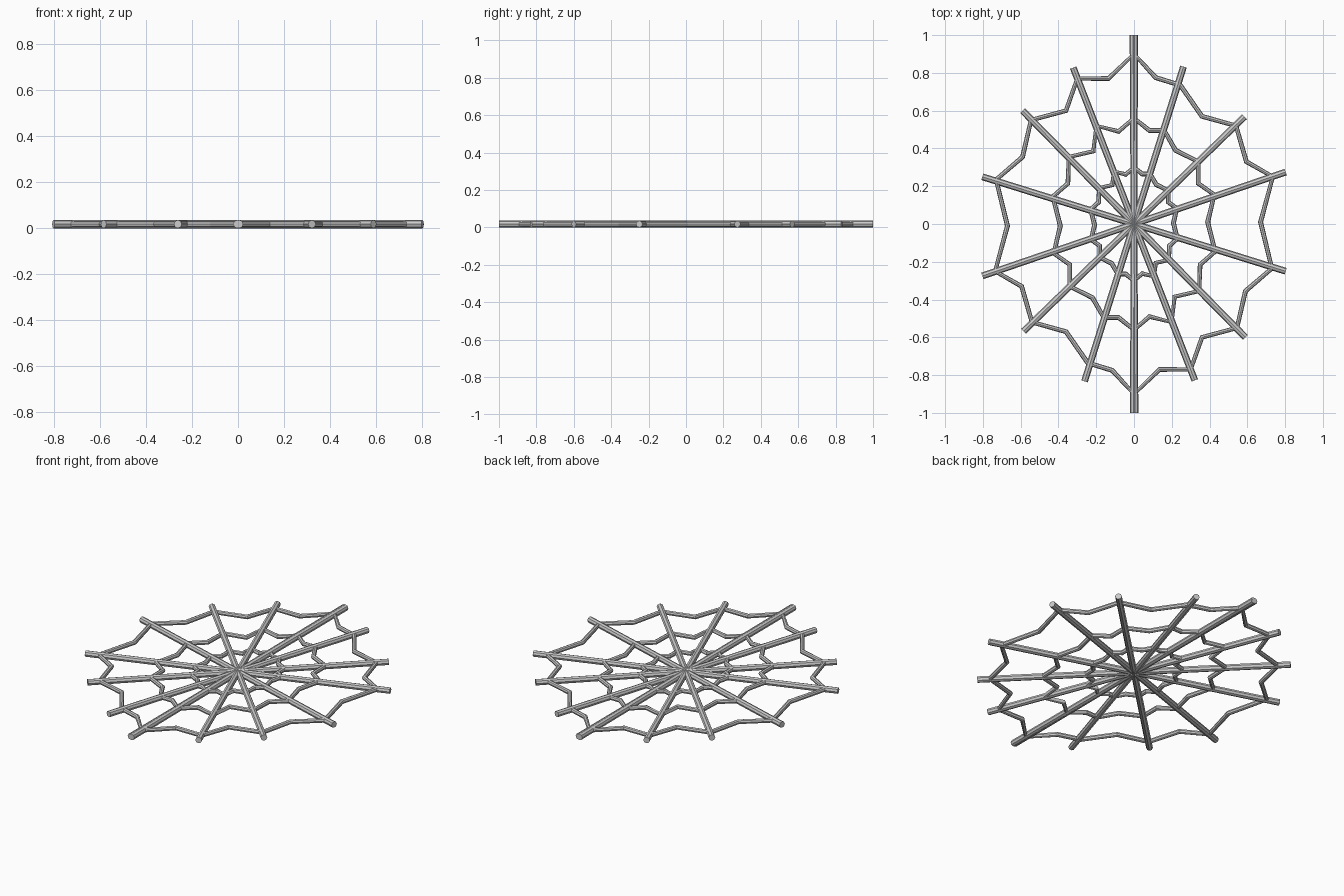
import bpy

if "Cube" in bpy.data.objects:
    bpy.data.objects.remove(bpy.data.objects["Cube"])

SPOKE_R, THREAD_R = 0.018, 0.0135
Z = SPOKE_R


def tube(name, points, radius, closed=False):
    # Round tube along straight segments
    curve = bpy.data.curves.new(name, 'CURVE')
    curve.dimensions = '3D'
    curve.bevel_depth = radius
    curve.bevel_resolution = 2
    curve.use_fill_caps = not closed
    spline = curve.splines.new('POLY')
    spline.points.add(len(points) - 1)
    for p, (x, y) in zip(spline.points, points):
        p.co = (x, y, Z, 1)
    spline.use_cyclic_u = closed
    spline.use_smooth = False
    obj = bpy.data.objects.new(name, curve)
    bpy.context.collection.objects.link(obj)
    return obj


# Spokes: straight rods through the centre (two nearly coincident vertical ones)
tips = [(0.003, 1.0), (-0.005, 1.0), (0.262, 0.833), (0.585, 0.568), (0.803, 0.275),
        (0.803, -0.25), (0.59, -0.6), (0.322, -0.828)]
for i, (x, y) in enumerate(tips):
    tube(f"spoke_{i + 1}", [(x, y), (-x, -y)], SPOKE_R)

# Zigzag threads: right half is listed, left half is its half-turn copy
outer = [(0, 0.9), (0.115, 0.775), (0.245, 0.735), (0.36, 0.57), (0.54, 0.52),
         (0.595, 0.33), (0.735, 0.25), (0.67, 0.01), (0.73, -0.235), (0.59, -0.355),
         (0.545, -0.55), (0.36, -0.6), (0.3, -0.77), (0.135, -0.77)]
middle = [(0, 0.56), (0.082, 0.495), (0.16, 0.495), (0.22, 0.39), (0.34, 0.33),
          (0.34, 0.215), (0.425, 0.155), (0.39, 0.01), (0.43, -0.145), (0.35, -0.215),
          (0.345, -0.355), (0.215, -0.385), (0.2, -0.52), (0.082, -0.49)]
inner = [(x * 0.535, y * 0.535) for x, y in middle]
for name, half in (("outer", outer), ("middle", middle), ("inner", inner)):
    tube(name + "_thread", half + [(-x, -y) for x, y in half], THREAD_R, True)
